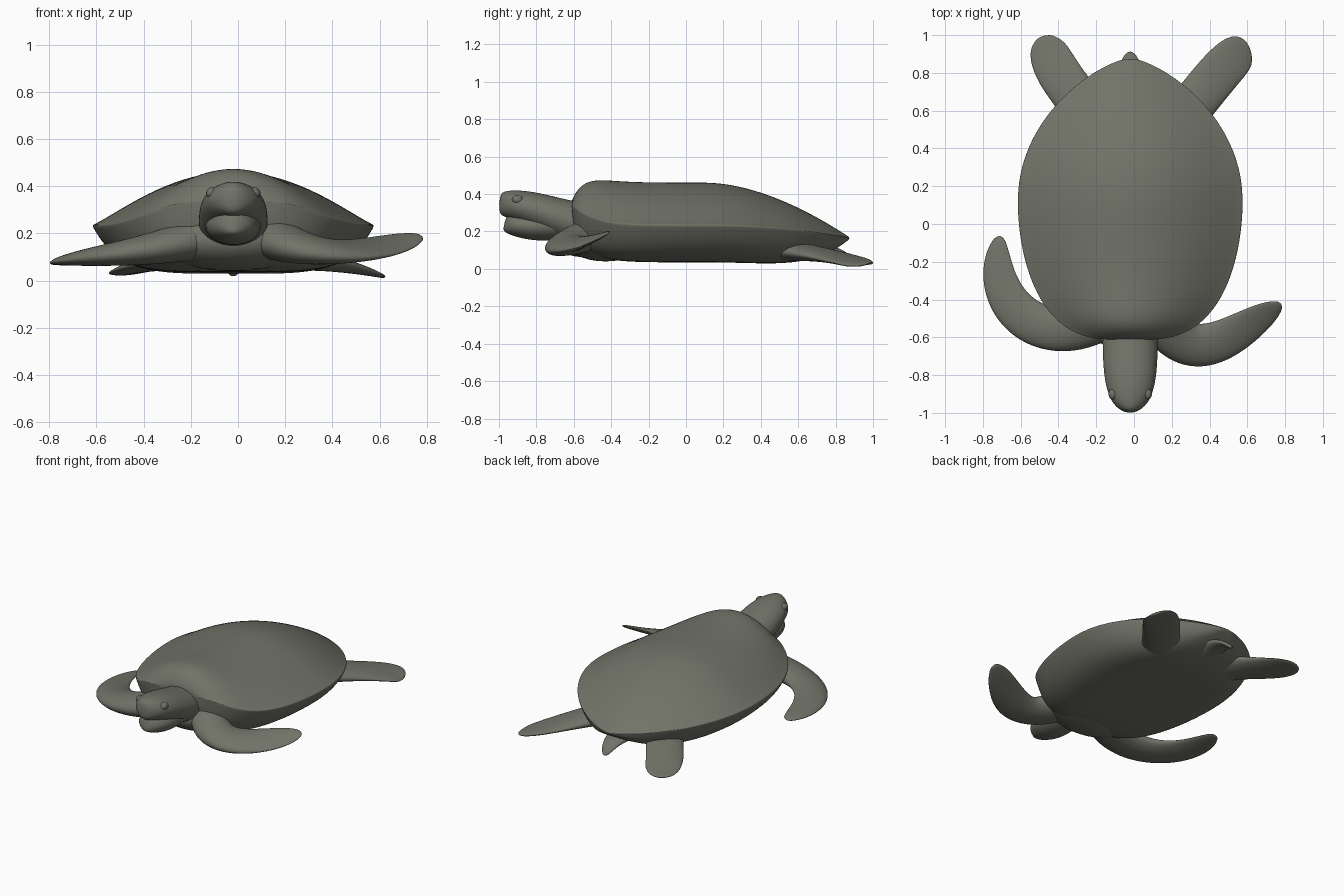
import bpy, bmesh, math
from mathutils import Vector
from mathutils.geometry import interpolate_bezier

cube = bpy.data.objects.get("Cube")
if cube:
    bpy.data.objects.remove(cube)

skin = bpy.data.materials.new("olive grey")
skin.use_nodes = True
colour = (0.165, 0.172, 0.138, 1)
skin.diffuse_color = colour
shader = skin.node_tree.nodes["Principled BSDF"]
shader.inputs["Base Color"].default_value = colour
shader.inputs["Roughness"].default_value = 0.8

MIDDLE = -0.02


def loft(name, rings):
    """Skin a list of closed rings, cap both ends and smooth the result."""
    bm = bmesh.new()
    loops = [[bm.verts.new(point) for point in ring] for ring in rings]
    for first, second in zip(loops, loops[1:]):
        for i in range(len(first)):
            bm.faces.new((first[i - 1], first[i], second[i], second[i - 1]))
    bm.faces.new(loops[0])
    bm.faces.new(loops[-1])
    bmesh.ops.recalc_face_normals(bm, faces=bm.faces)
    mesh = bpy.data.meshes.new(name)
    bm.to_mesh(mesh)
    bm.free()
    mesh.materials.append(skin)
    mesh.shade_smooth()
    obj = bpy.data.objects.new(name, mesh)
    bpy.context.collection.objects.link(obj)
    smooth = obj.modifiers.new("smooth", 'SUBSURF')
    smooth.levels = smooth.render_levels = 2


def limb(name, path, width, thickness, bluntness, taper=1.2, tip=0.008, tilt=0.0, sides=16):
    """Sweep an ellipse along a curved path, narrowing and thinning to the tip."""
    points = interpolate_bezier(*[Vector(p) for p in path], sides)
    last = len(points) - 1
    rings = []
    for i, point in enumerate(points):
        t = 0.99 * i / last
        along = (points[min(i + 1, last)] - points[max(i - 1, 0)]).normalized()
        side = along.cross(Vector((0, 0, 1))).normalized()
        up = side.cross(along)
        turn = tilt * t
        across = side * math.cos(turn) + up * math.sin(turn)
        above = up * math.cos(turn) - side * math.sin(turn)
        half_width = width * math.sqrt(1 - t ** bluntness)
        half_height = thickness * (1 - t) ** taper + tip
        angles = [math.tau * k / sides for k in range(sides)]
        rings.append([point + across * half_width * math.cos(a) + above * half_height * math.sin(a)
                      for a in angles])
    loft(name, rings)


def ball(name, centre, size):
    """Smooth ellipsoid."""
    bpy.ops.mesh.primitive_uv_sphere_add(location=centre)
    obj = bpy.context.object
    obj.name = name
    obj.scale = size
    obj.data.materials.append(skin)
    obj.data.shade_smooth()


def shell_ring(t, sides=32):
    """Cross-section of shell and belly, t running from -1 (front) to 1 (rear)."""
    a = abs(t)
    if t < 0:
        width = (1 - a * a) ** 0.33
        rim = 0.235 + 0.11 * a ** 6
        crown, belly = 1 - a ** 12, 1 - a ** 30
    else:
        width = (1 - a * a) ** 0.7
        rim = 0.235 - 0.07 * a * a
        crown, belly = 1 - a ** 1.6, 1 - a ** 4
    ring = []
    for k in range(sides):
        angle = math.tau * k / sides
        u = math.cos(angle)
        if math.sin(angle) > 0:
            height = 0.23 * crown * (1 - u * u) ** 1.2
        else:
            height = -0.2 * belly * (1 - u ** 6)
        ring.append((MIDDLE + 0.6 * width * u, 0.13 + 0.75 * t, rim + height))
    return ring


# Shell and belly, with stations closer together at both ends
steps = 24
loft("shell_and_belly", [shell_ring(-math.cos(math.pi * k / steps)) for k in range(1, steps)])

# Chest, filling the opening under the front of the shell
ball("chest", (MIDDLE, -0.43, 0.17), (0.33, 0.23, 0.13))

# Head, jaw and eyes
limb("head_and_neck",
     [(MIDDLE, -0.4, 0.23), (MIDDLE, -0.6, 0.2), (MIDDLE, -0.8, 0.35), (MIDDLE, -1, 0.35)],
     width=0.15, thickness=0.08, bluntness=5, taper=0.5, tip=0.05)
limb("lower_jaw",
     [(MIDDLE, -0.65, 0.25), (MIDDLE, -0.75, 0.22), (MIDDLE, -0.87, 0.22), (MIDDLE, -0.97, 0.25)],
     width=0.12, thickness=0.05, bluntness=4, taper=0.5, tip=0.04)
for direction, name in ((1, "left_eye"), (-1, "right_eye")):
    ball(name, (MIDDLE + direction * 0.09, -0.9, 0.37), (0.025, 0.03, 0.025))

# Front flippers, posed differently on each side
limb("left_front_flipper",
     [(0.1, -0.45, 0.2), (0.3, -0.8, 0.1), (0.5, -0.6, 0.1), (0.78, -0.42, 0.19)],
     width=0.12, thickness=0.09, bluntness=4, tilt=-0.5)
limb("right_front_flipper",
     [(-0.1, -0.45, 0.2), (-0.4, -0.7, 0.1), (-0.8, -0.5, 0.1), (-0.71, -0.06, 0.08)],
     width=0.12, thickness=0.09, bluntness=4, tilt=0.2)

# Rear flippers
limb("left_rear_flipper",
     [(0.2, 0.5, 0.1), (0.3, 0.6, 0.1), (0.5, 0.9, 0.05), (0.61, 0.94, 0.02)],
     width=0.12, thickness=0.06, bluntness=8, tilt=-0.15)
limb("right_rear_flipper",
     [(-0.2, 0.5, 0.1), (-0.3, 0.7, 0.1), (-0.45, 0.8, 0.05), (-0.47, 1, 0.03)],
     width=0.12, thickness=0.06, bluntness=8, tilt=0.1)

# Tail
limb("tail",
     [(MIDDLE, 0.6, 0.1), (MIDDLE, 0.75, 0.1), (MIDDLE, 0.85, 0.1), (MIDDLE, 0.91, 0.02)],
     width=0.1, thickness=0.05, bluntness=1)
